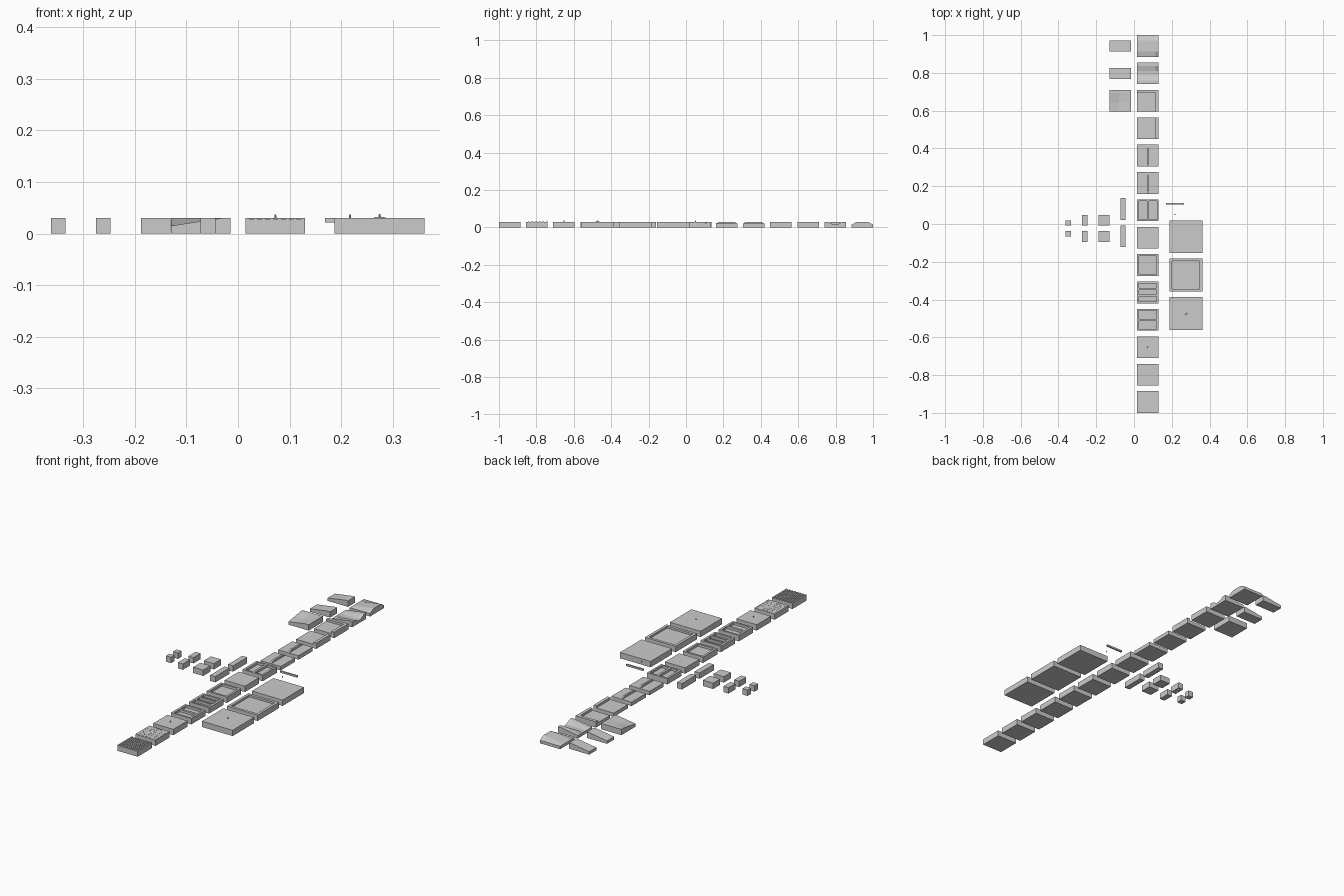
import bpy, bmesh

if "Cube" in bpy.data.objects:
    bpy.data.objects.remove(bpy.data.objects["Cube"])

S = 0.115          # standard tile size
H, L = 0.030, 0.015  # full height and low level


def tile(name, cx, cy, w, d, xs=(), ys=(), h=lambda x, y, u, v: H):
    """Closed block whose top is a cell map: h(x, y) at corners, (u, v) = cell centre.
    Coordinates run 0..1 over the tile; level changes get vertical walls."""
    xs, ys = [0, *xs, 1], [0, *ys, 1]
    nx, ny = len(xs) - 1, len(ys) - 1
    bm = bmesh.new()

    def z(x, y, i, j):
        if not (0 <= i < nx and 0 <= j < ny):
            return 0.0
        return h(x, y, (xs[i] + xs[i + 1]) / 2, (ys[j] + ys[j + 1]) / 2)

    def face(pts):
        pts = [p for k, p in enumerate(pts) if p != pts[k - 1]]
        if len(pts) > 2:
            bm.faces.new([bm.verts.new(((x - .5) * w, (y - .5) * d, zz)) for x, y, zz in pts])

    def wall(a, b, c1, c2):
        face([(*a, z(*a, *c1)), (*b, z(*b, *c1)), (*b, z(*b, *c2)), (*a, z(*a, *c2))])

    for i in range(nx):
        for j in range(ny):
            c = [(xs[i], ys[j]), (xs[i + 1], ys[j]), (xs[i + 1], ys[j + 1]), (xs[i], ys[j + 1])]
            face([(x, y, z(x, y, i, j)) for x, y in c])
            face([(x, y, 0.0) for x, y in reversed(c)])
    for i in range(nx + 1):
        for j in range(ny):
            wall((xs[i], ys[j]), (xs[i], ys[j + 1]), (i - 1, j), (i, j))
    for i in range(nx):
        for j in range(ny + 1):
            wall((xs[i], ys[j]), (xs[i + 1], ys[j]), (i, j - 1), (i, j))
    bmesh.ops.remove_doubles(bm, verts=bm.verts, dist=1e-6)
    bmesh.ops.recalc_face_normals(bm, faces=bm.faces)
    me = bpy.data.meshes.new(name)
    bm.to_mesh(me)
    bm.free()
    ob = bpy.data.objects.new(name, me)
    ob.location = (cx, cy, 0)
    bpy.context.collection.objects.link(ob)
    return ob


def peg(name, x, y, z0, z1, r, r2, n=6):
    bpy.ops.mesh.primitive_cone_add(vertices=n, radius1=r, radius2=r2, depth=z1 - z0,
                                    location=(x, y, (z0 + z1) / 2))
    bpy.context.object.name = name


def pits(xr, yrs, depth):
    """Height function with sunken rectangles."""
    def h(x, y, u, v):
        inside = any(a < u < b for a, b in xr) and any(a < v < b for a, b in yrs)
        return H - depth if inside else H
    return h


def flat(rs):
    return [v for r in rs for v in r]


def pit_tile(name, cx, cy, size, xr, yrs, depth=.012):
    tile(name, cx, cy, size, size, flat(xr), flat(yrs), pits(xr, yrs, depth))


def slope(t):
    return L + (H - L) * max(0, min(1, t))


CX, LX = 0.0725, -0.0725
Y = [0.9425 - 0.145 * i for i in range(14)]
E = .86            # where the plateau strip starts

# bank tiles: mound, notch, corner and straight edge
tile("mound_ramp", CX, Y[0], S, S, (E,), (.25, .75),
     lambda x, y, u, v: slope(min(x / E, 1) * max(0, min(1, y / .25, (1 - y) / .25))))
tile("notch_ramp", CX, Y[1], S, S, (E,), (.17, .4, .6, .83),
     lambda x, y, u, v: slope(min(x / E, 1) * max(0, min(1, (abs(y - .5) - .1) / .23))))
tile("corner_edge", CX, Y[2], S, S, (E,), (E,),
     lambda x, y, u, v: H if u > E or v > E else L + .004)
tile("straight_edge", CX, Y[3], S, S, (E,), (),
     lambda x, y, u, v: H if u > E else L + .004)

# tiles with a tapered centre ridge
for k in (4, 5):
    tile(f"ridge_tile_{k - 3}", CX, Y[k], S, S, (.46, .54), (.15, .85),
         lambda x, y, u, v: .020 + (.010 * min(1, y / .15, (1 - y) / .15) if .46 < u < .54 else 0))

# ramps on the left: two half ramps and one inside corner ramp
for k in (0, 1):
    tile(f"half_ramp_{k + 1}", LX, Y[k], S, S / 2, (E,), (), lambda x, y, u, v: slope(x / E))
ramp = tile("corner_ramp", LX, Y[2], S, S, (.43, E), (.43, E),
            lambda x, y, u, v: slope(max(x, y) / E))

# recessed and plain floor tiles
pit_tile("double_recess", CX, Y[6], S, [(.1, .46), (.56, .92)], [(.08, .92)])
tile("plain_tile", CX, Y[7], S, S)
pit_tile("square_recess", CX, Y[8], S, [(.1, .9)], [(.08, .92)])
pit_tile("triple_slot", CX, Y[9], S, [(.1, .9)], [(.08, .32), (.40, .62), (.70, .92)])
pit_tile("double_slot", CX, Y[10], S, [(.1, .9)], [(.08, .45), (.55, .92)])

# peg tile
tile("peg_tile", CX, Y[11], S, S)
peg("peg", CX, Y[11], H, .037, .003, .0015)

# finely textured tile and grooved tile
g = [i / 12 for i in range(1, 12)]
tile("checker_tile", CX, Y[12], S, S, g, g,
     lambda x, y, u, v: H + (.0006 if int(u * 12) % 2 and int(v * 12) % 2 else 0))
g2 = [i / 15 for i in range(1, 15)]
tile("grooved_tile", CX, Y[13], S, S, g2, (),
     lambda x, y, u, v: H if int(u * 15) % 2 == 0 else H - .003)

# large tiles: plain, recessed, with knob
B, BX = 0.174, 0.2745
tile("large_plain", BX, -.0675, B, B)
pit_tile("large_recess", BX, -.270, B, [(.08, .92)], [(.08, .92)], .010)
tile("large_knob_tile", BX, -.473, B, B)
peg("knob_base", BX, -.473, H, .0325, .012, .008, 8)
peg("knob_stem", BX, -.473, .0325, .038, .003, .0015)

# small filler blocks in mirrored pairs
for n, x, w, d in (("quarter_cube", -.3485, .0285, .0285), ("half_bar", -.261, .0285, .0575),
                   ("half_block", -.1595, .0575, .0575), ("long_bar", -.058, .0285, S)):
    for s, tag in ((1, "back"), (-1, "front")):
        tile(f"{n}_{tag}", x, .0 - .0235 + .0145 * 1 + .0 + s * (d / 2 + .0145) - .0145, w, d) if d < S \
            else tile(f"{n}_{tag}", x, .0075 + s * .0720, w, d)

# loose beam and pin
bpy.ops.mesh.primitive_cube_add(size=1, location=(.216, .106, .0255))
beam = bpy.context.object
beam.name = "loose_beam"
beam.scale = (.095, .008, .009)
peg("loose_pin", .217, .05, .029, .037, .003, .0015)
